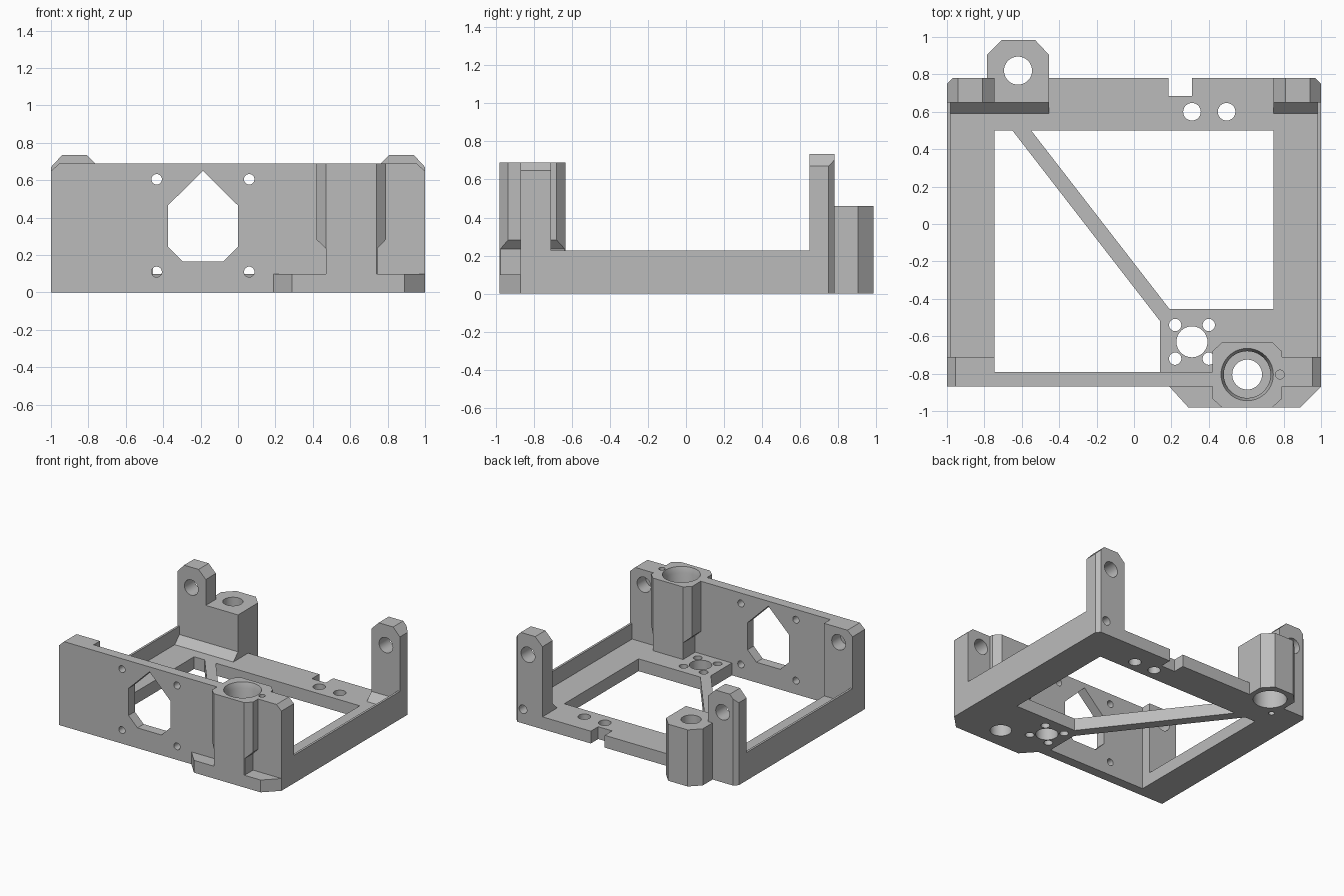
import bpy, bmesh, math
from mathutils import Vector

if "Cube" in bpy.data.objects:
    bpy.data.objects.remove(bpy.data.objects["Cube"])

grey = bpy.data.materials.new("plain_grey")
grey.diffuse_color = (0.5, 0.5, 0.5, 1)
grey.use_nodes = True
grey.node_tree.nodes["Principled BSDF"].inputs["Base Color"].default_value = grey.diffuse_color


def finish(bm, name):
    bmesh.ops.recalc_face_normals(bm, faces=bm.faces)
    me = bpy.data.meshes.new(name)
    bm.to_mesh(me)
    bm.free()
    me.materials.append(grey)
    ob = bpy.data.objects.new(name, me)
    bpy.context.collection.objects.link(ob)
    return ob


def prism(name, pts, lo, hi, axis="z"):
    """Extrude a 2D outline along one axis."""
    place = {"z": lambda a, b, t: (a, b, t),
             "y": lambda a, b, t: (a, t, b),
             "x": lambda a, b, t: (t, a, b)}[axis]
    bm = bmesh.new()
    face = bm.faces.new([bm.verts.new(place(a, b, lo)) for a, b in pts])
    ext = bmesh.ops.extrude_face_region(bm, geom=[face])
    verts = [g for g in ext["geom"] if isinstance(g, bmesh.types.BMVert)]
    bmesh.ops.translate(bm, verts=verts, vec=Vector(place(0, 0, hi - lo)))
    return finish(bm, name)


def box(name, x0, x1, y0, y1, z0, z1):
    return prism(name, [(x0, y0), (x1, y0), (x1, y1), (x0, y1)], z0, z1)


def lathe(name, cx, cy, prof, n=40):
    """Vertical round solid from (radius, z) steps."""
    bm = bmesh.new()
    rings = [[bm.verts.new((cx + r * math.cos(2 * math.pi * i / n),
                            cy + r * math.sin(2 * math.pi * i / n), z))
              for i in range(n)] for r, z in prof]
    for a, b in zip(rings, rings[1:]):
        for i in range(n):
            j = (i + 1) % n
            bm.faces.new((a[i], a[j], b[j], b[i]))
    bm.faces.new(rings[0])
    bm.faces.new(rings[-1])
    return finish(bm, name)


def hole_y(x, z, r, y0, y1, n=32):
    pts = [(x + r * math.cos(2 * math.pi * i / n), z + r * math.sin(2 * math.pi * i / n))
           for i in range(n)]
    return prism("hole_cutter", pts, y0, y1, "y")


def combine(ob, other, op):
    """Apply a boolean and remove the helper."""
    mod = ob.modifiers.new("bool", "BOOLEAN")
    mod.object, mod.operation, mod.solver = other, op, "EXACT"
    deps = bpy.context.evaluated_depsgraph_get()
    me = bpy.data.meshes.new_from_object(ob.evaluated_get(deps))
    ob.modifiers.clear()
    ob.data = me
    bpy.data.objects.remove(other)


# floor plate with two openings either side of a diagonal brace
frame = prism("mounting_frame", [
    (-1, -.87), (.19, -.87), (.29, -.98), (.89, -.98), (1, -.87), (1, .75), (.97, .78),
    (.31, .78), (.31, .685), (.185, .685), (.185, .78), (-.97, .78), (-1, .75)], 0, .1)
for pts in ([(-.745, -.79), (.14, -.79), (.14, -.52), (-.65, .5), (-.745, .5)],
            [(-.55, .5), (.19, -.455), (.745, -.455), (.745, .5)]):
    combine(frame, prism("opening_cutter", pts, -.1, .3), "DIFFERENCE")

# front wall with chamfered top corners, thicker at both ends
wall_outline = [(-1, 0), (1, 0), (1, .648), (.955, .69), (-.955, .69), (-1, .648)]
wall = prism("front_wall", wall_outline, -.87, -.71, "y")
combine(wall, box("wall_cutter", -.745, .6, -.79, -.5, -.1, 1), "DIFFERENCE")
combine(frame, wall, "UNION")

for s in (-1, 1):
    # side lips
    combine(frame, box("side_lip", min(s * .982, s), max(s * .982, s), -.8, .7, 0, .227), "UNION")
    # back posts
    post = prism("back_post", [(s * a, b) for a, b in
                 [(.745, .65), (1, .65), (1, .75), (.97, .78), (.745, .78)]], 0, .735)
    shape = prism("post_shape", [(s * a, b) for a, b in
                  [(.745, -.1), (1, -.1), (1, .67), (.94, .735), (.81, .735), (.745, .67)]],
                  .5, .9, "y")
    combine(post, shape, "INTERSECT")
    combine(frame, post, "UNION")

# back rod holder
combine(frame, prism("back_holder", [
    (-.785, .65), (-.455, .65), (-.455, .905), (-.53, .985), (-.705, .985), (-.785, .905)],
    0, .46), "UNION")

# sloped feet of the posts
for x0, x1 in ((-.99, -.455), (.745, .99)):
    combine(frame, prism("post_foot", [(.59, .1), (.59, .09), (.68, .09), (.68, .16), (.65, .16)],
                         x0, x1, "x"), "UNION")

# front bearing holder: octagonal tower that narrows near the floor
tower = prism("front_holder", [
    (.47, -.98), (.74, -.98), (.79, -.935), (.79, -.68), (.74, -.633),
    (.47, -.633), (.42, -.68), (.42, -.935)], 0, .69)
combine(tower, prism("tower_shape", [
    (.47, -.1), (.745, -.1), (.745, .235), (.79, .282), (.79, .8),
    (.42, .8), (.42, .282), (.47, .235)], -1.1, -.5, "y"), "INTERSECT")
combine(frame, tower, "UNION")

# window and screw holes in the front wall
cutters = [prism("window_cutter", [
    (-.375, .465), (-.375, .245), (-.295, .165), (-.08, .165), (0, .245), (0, .465),
    (-.187, .65)], -1, -.6, "y")]
for x in (-.435, .06):
    for z in (.11, .605):
        cutters.append(hole_y(x, z, .028, -1, -.7))

# post holes, and blind holes in the front corners
for s in (-1, 1):
    cutters.append(hole_y(s * .875, .57, .062, .6, .85))
    cutters.append(hole_y(s * .875, .57, .062, -.82, -.6))
cutters.append(hole_y(.92, .115, .035, .69, .85))

# bearing bores
cutters += [
    lathe("bore_cutter", .605, -.805, [(.08, -.1), (.08, .1), (.125, .1), (.125, .645),
                                       (.14, .69), (.14, .8)]),
    lathe("bore_cutter", -.62, .82, [(.125, -.1), (.125, .38), (.075, .38), (.075, .6)]),
    lathe("pin_cutter", .78, -.805, [(.024, .55), (.024, .8)], 20),
    lathe("pin_cutter", -.76, .67, [(.022, -.1), (.022, .12)], 20)]

# floor holes: motor mount and back pair
floor_holes = [(.31, -.63, .083), (.31, .6, .047), (.495, .6, .047)]
floor_holes += [(.31 + a * .09, -.63 + b * .09, .033) for a in (-1, 1) for b in (-1, 1)]
for x, y, r in floor_holes:
    cutters.append(lathe("floor_hole_cutter", x, y, [(r, -.1), (r, .14)], 32))

for c in cutters:
    combine(frame, c, "DIFFERENCE")

bpy.ops.object.select_all(action="DESELECT")
frame.select_set(True)
bpy.context.view_layer.objects.active = frame
bpy.ops.object.shade_smooth_by_angle(angle=math.radians(25))
